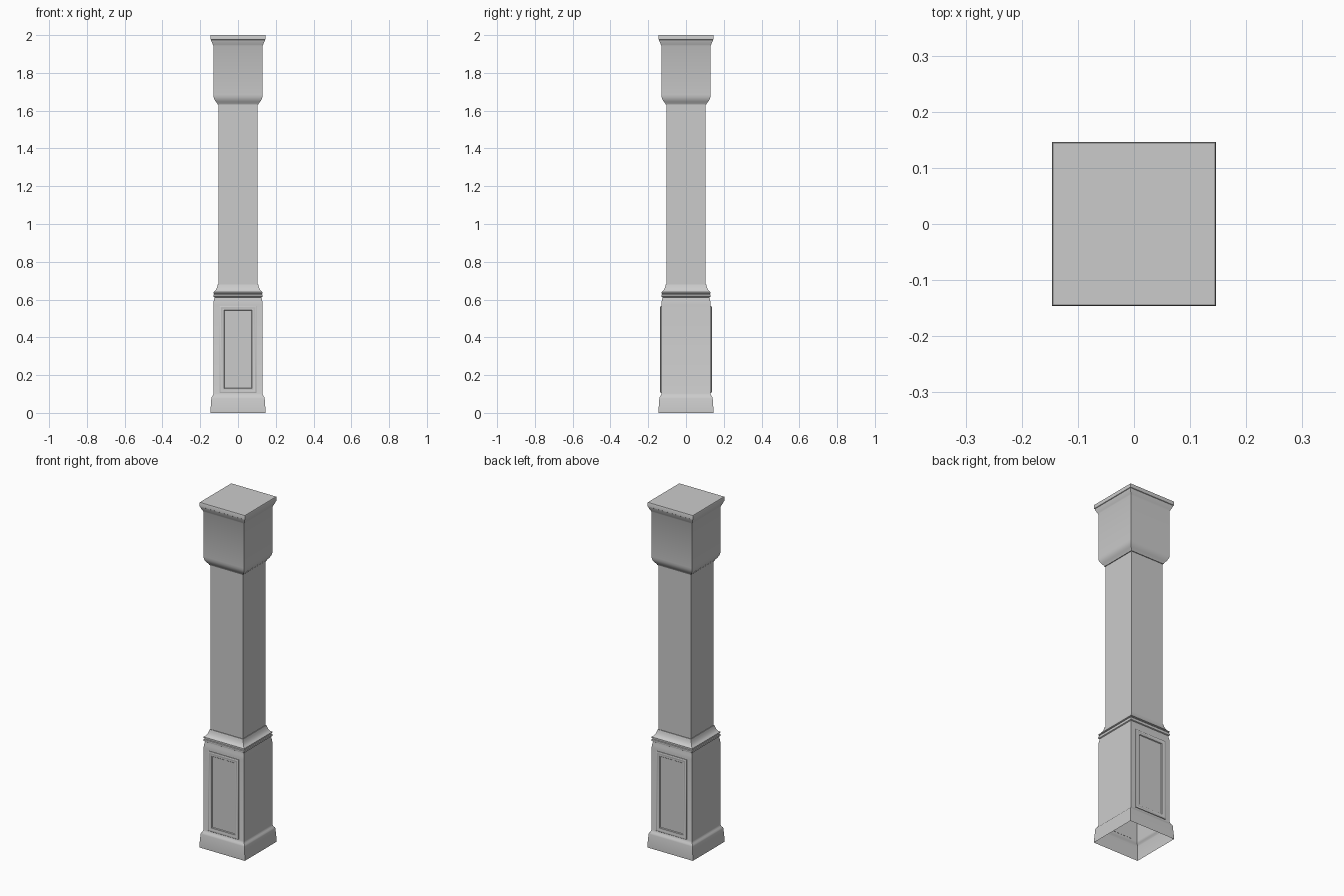
import bpy, bmesh
from mathutils import Vector

if "Cube" in bpy.data.objects:
    bpy.data.objects.remove(bpy.data.objects["Cube"])


def make_object(name, bm):
    bmesh.ops.recalc_face_normals(bm, faces=bm.faces)
    mesh = bpy.data.meshes.new(name)
    bm.to_mesh(mesh)
    bm.free()
    obj = bpy.data.objects.new(name, mesh)
    bpy.context.collection.objects.link(obj)
    bpy.ops.object.select_all(action='DESELECT')
    obj.select_set(True)
    bpy.context.view_layer.objects.active = obj
    bpy.ops.object.shade_smooth_by_angle(angle=0.5)
    return obj


def loft(bm, rings, cap):
    """Bridge successive four-cornered rings, optionally closing the last."""
    loops = [[bm.verts.new(p) for p in ring] for ring in rings]
    for a, b in zip(loops, loops[1:]):
        for i in range(4):
            j = (i + 1) % 4
            bm.faces.new((a[i], a[j], b[j], b[i]))
    if cap:
        bm.faces.new(loops[-1])


def square_part(name, profile, cap=False):
    bm = bmesh.new()
    loft(bm, [[(sx * r, sy * r, z) for sx, sy in
               ((-1, -1), (1, -1), (1, 1), (-1, 1))] for r, z in profile], cap)
    return make_object(name, bm)


def panel(name, side):
    # Rings of the raised moulding: (inset from outer edge, distance from axis)
    steps = [(0, .129), (0, .134), (.003, .136), (.007, .1365), (.011, .135),
             (.017, .134), (.020, .135), (.023, .1345), (.026, .1305)]
    bm = bmesh.new()
    rings = []
    for inset, y in steps:
        x, z0, z1 = .098 - inset, .105 + inset, .567 - inset
        rings.append([Vector((px, side * y, pz)) for px, pz in
                      ((-x, z0), (x, z0), (x, z1), (-x, z1))])
    loft(bm, rings, True)
    obj = make_object(name, bm)
    # Keep the open shell facing outwards
    if obj.data.polygons[-1].normal.y * side < 0:
        obj.data.flip_normals()


# Hollow base: skirting, pedestal and stepped collar
square_part("pedestal", [
    (.146, 0), (.146, .010), (.141, .078), (.139, .084), (.134, .090),
    (.131, .098), (.130, .102), (.130, .575), (.128, .595), (.125, .608),
    (.125, .612), (.130, .615), (.131, .620), (.130, .625), (.126, .627),
    (.126, .632), (.130, .634), (.130, .639), (.122, .645), (.115, .655),
    (.110, .668), (.107, .680), (.1035, .680)])

# Plain square shaft
square_part("shaft", [(.1035, .68), (.1035, 1.632)])

# Block capital with rounded foot and flared cornice
square_part("capital", [
    (.1035, 1.632), (.108, 1.632), (.111, 1.640), (.118, 1.648), (.125, 1.660),
    (.129, 1.672), (.130, 1.685), (.130, 1.943), (.133, 1.950), (.141, 1.967),
    (.143, 1.975), (.146, 1.977), (.146, 1.996), (.144, 2.0)], cap=True)

# Framed panels on front and back
panel("front_panel", -1)
panel("back_panel", 1)
